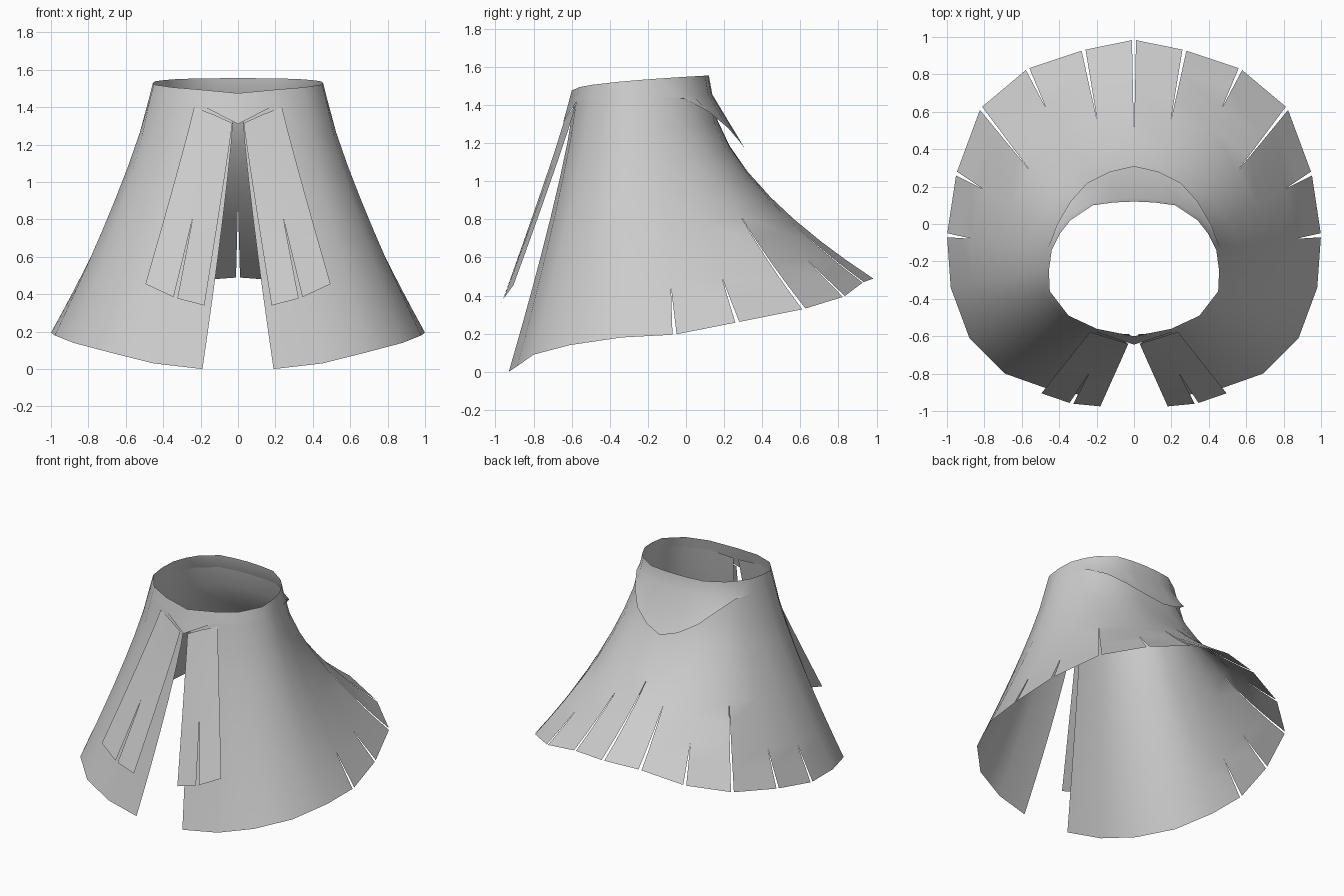
import bpy, bmesh
from mathutils import Vector

if "Cube" in bpy.data.objects:
    bpy.data.objects.remove(bpy.data.objects["Cube"], do_unlink=True)

# One plain grey cloth colour
cloth = bpy.data.materials.new("grey_cloth")
cloth.use_nodes = True
cloth.diffuse_color = (0.6, 0.6, 0.6, 1)
cloth.node_tree.nodes["Principled BSDF"].inputs["Base Color"].default_value = cloth.diffuse_color
cloth.node_tree.nodes["Principled BSDF"].inputs["Roughness"].default_value = 0.8

ROWS = (0, 0.14, 0.28, 0.42, 0.56, 0.68, 0.8, 0.9, 1)
HALF_SLIT = 0.011


def make_half(name, patches):
    """Weld quad patches (each a list of point rows) and mirror them across x."""
    bm = bmesh.new()
    for rows in patches:
        grid = [[bm.verts.new(point) for point in row] for row in rows]
        for upper, lower in zip(grid, grid[1:]):
            for i in range(len(upper) - 1):
                bm.faces.new((upper[i], lower[i], lower[i + 1], upper[i + 1]))
    bmesh.ops.remove_doubles(bm, verts=bm.verts, dist=0.0005)
    bmesh.ops.dissolve_degenerate(bm, edges=bm.edges, dist=0.0001)
    mesh = bpy.data.meshes.new(name)
    bm.to_mesh(mesh)
    bm.free()
    mesh.materials.append(cloth)
    mesh.shade_smooth()
    obj = bpy.data.objects.new(name, mesh)
    bpy.context.collection.objects.link(obj)
    mirror = obj.modifiers.new("Mirror", "MIRROR")
    mirror.merge_threshold = 0.0005
    return obj


def flare(top, bottom, power, t):
    """Point on a hanging line that swings outward towards its hem."""
    out = t ** power
    return Vector((top.x + (bottom.x - top.x) * out,
                   top.y + (bottom.y - top.y) * out,
                   top.z + (bottom.z - top.z) * t))


def hanging_strips(tops, hems, powers, slits):
    """One strip per pair of columns, pulled apart below each slit start."""
    patches = []
    for a in range(len(tops) - 1):
        b = a + 1
        along = (hems[b] - hems[a]).normalized()
        rows = []
        for t in ROWS:
            pair = []
            for column, direction in ((a, along), (b, -along)):
                point = flare(tops[column], hems[column], powers[column], t)
                start = slits.get(column, 1)
                if t > start:
                    point += direction * HALF_SLIT * (t - start) / (1 - start)
                pair.append(point)
            rows.append(pair)
        patches.append(rows)
    return patches


# Waist opening, from centre front round to centre back
waist = [(0, -0.60), (0.2, -0.56), (0.35, -0.49), (0.45, -0.36), (0.455, -0.25),
         (0.44, -0.14), (0.395, -0.05), (0.34, 0.02), (0.22, 0.10), (0.11, 0.115), (0, 0.12)]
last = len(waist) - 1
MID_Y = -0.24


def waist_ring(scale, front_z, back_z, bend):
    ring = []
    for x, y in waist:
        share = ((y + 0.6) / 0.72) ** bend
        ring.append(Vector((x * scale, MID_Y + (y - MID_Y) * scale,
                            front_z + (back_z - front_z) * share)))
    return ring


rim = waist_ring(1, 1.475, 1.555, 0.5)
fold = waist_ring(1.05, 1.405, 1.455, 0.5)

# Waistband with a small front point and a pointed back flap
front_tip = Vector((0, -0.645, 1.31))
flap = [fold[5]] + [Vector(p) for p in ((0.41, 0, 1.43), (0.34, 0.12, 1.365), (0.25, 0.22, 1.28),
                                        (0.13, 0.28, 1.21), (0, 0.31, 1.17))]
make_half("waistband", [[rim, fold], [fold[:2], [front_tip, fold[1]]], [fold[5:], flap]])

# Skirt, open at the front, slit around the sides and back
hem = [Vector(p) for p in (
    (0.19, -0.93, 0), (0.45, -0.885, 0.03), (0.69, -0.80, 0.09), (0.88, -0.61, 0.14),
    (0.98, -0.34, 0.18), (1, -0.06, 0.195), (0.95, 0.27, 0.26), (0.82, 0.62, 0.33),
    (0.57, 0.83, 0.395), (0.27, 0.93, 0.47), (0, 0.985, 0.49))]
skirt_top = [point.copy() for point in fold]
skirt_top[0] = Vector((0.02, -0.59, 1.40))
powers = [1.2 + 0.55 * max(0, (i - 4) / 6) for i in range(last + 1)]
slits = {5: 0.8, 6: 0.8, 7: 0.56, 8: 0.8, 9: 0.68, last: 0.6}
make_half("skirt", hanging_strips(skirt_top, hem, powers, slits))

# Split front panels hanging from the waistband
panel_top = [Vector((0.03, -0.64, 1.315)), Vector((0.13, -0.61, 1.36)), Vector((0.235, -0.577, 1.4))]
panel_hem = [Vector((0.18, -0.975, 0.34)), Vector((0.335, -0.96, 0.38)), Vector((0.495, -0.905, 0.455))]
make_half("front_panel", hanging_strips(panel_top, panel_hem, [1.05] * 3, {1: 0.56}))
